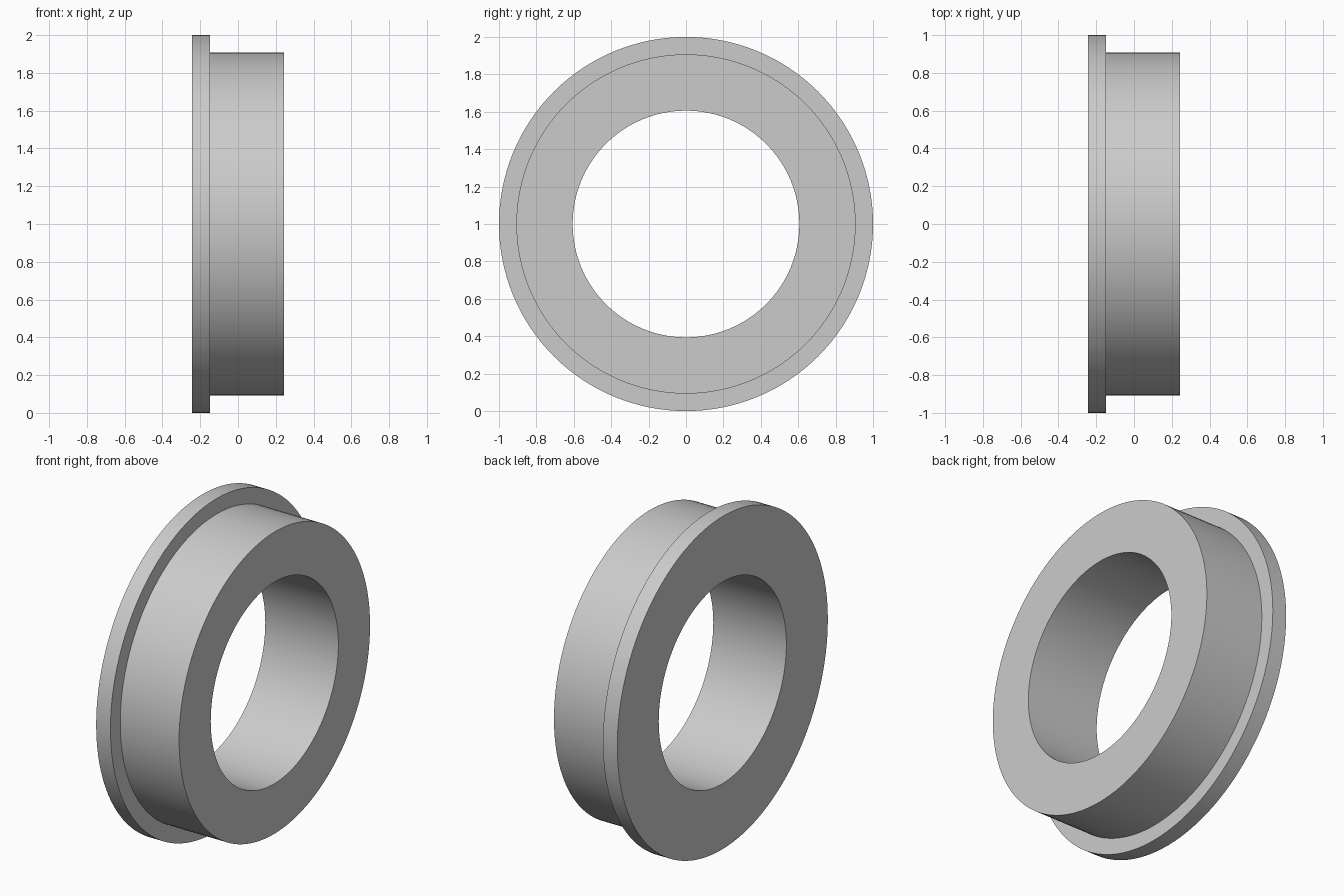
import bpy, bmesh, math
from mathutils import Matrix, Vector

cube = bpy.data.objects.get("Cube")
if cube:
    bpy.data.objects.remove(cube, do_unlink=True)

SEGMENTS = 128

# One plain grey material
grey = bpy.data.materials.new("plain_grey")
grey.use_nodes = True
colour = (0.6, 0.6, 0.6, 1)
grey.diffuse_color = colour
grey.node_tree.nodes["Principled BSDF"].inputs["Base Color"].default_value = colour

# Stepped cross-section (x, radius): bore, sleeve and flange
left, step, right = -0.243, -0.148, 0.243
bore, sleeve, flange = 0.606, 0.907, 1.0
profile = [(left, bore), (left, flange), (step, flange),
           (step, sleeve), (right, sleeve), (right, bore)]

# Revolve the closed section about the x axis
bm = bmesh.new()
rings = []
for i in range(SEGMENTS):
    turn = Matrix.Rotation(math.tau * i / SEGMENTS, 3, 'X')
    rings.append([bm.verts.new(turn @ Vector((x, 0, r))) for x, r in profile])
for i, ring in enumerate(rings):
    following = rings[(i + 1) % SEGMENTS]
    for j in range(len(profile)):
        k = (j + 1) % len(profile)
        bm.faces.new((ring[j], ring[k], following[k], following[j]))
bmesh.ops.recalc_face_normals(bm, faces=bm.faces)

mesh = bpy.data.meshes.new("flanged_bushing")
bm.to_mesh(mesh)
bm.free()
mesh.materials.append(grey)
bushing = bpy.data.objects.new("flanged_bushing", mesh)
bushing.location.z = flange
bpy.context.collection.objects.link(bushing)

# Smooth round walls with crisp rims
bpy.ops.object.select_all(action='DESELECT')
bushing.select_set(True)
bpy.context.view_layer.objects.active = bushing
bpy.ops.object.shade_smooth_by_angle(angle=math.radians(30))
